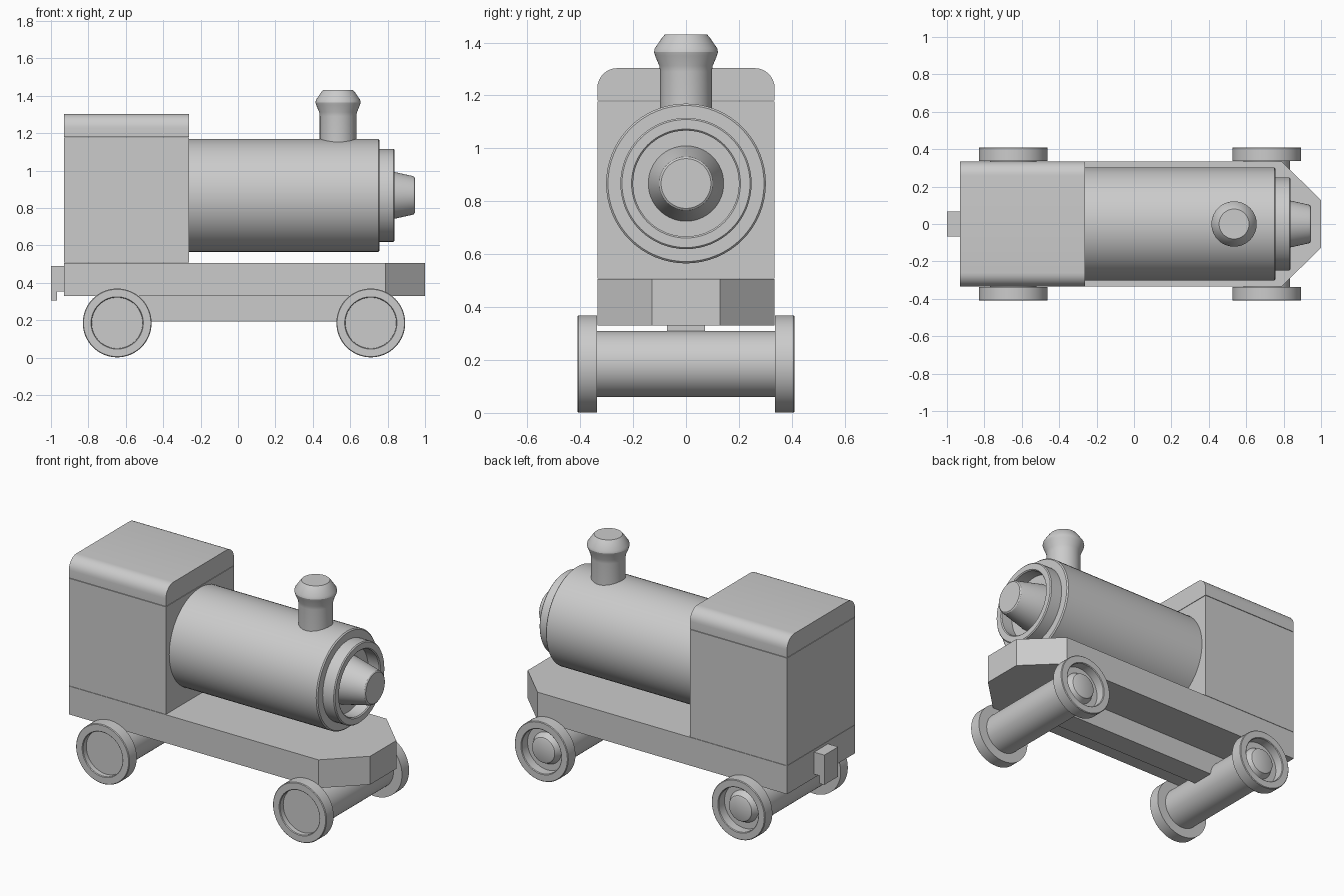
import bpy, bmesh, math
from mathutils import Matrix, Vector

if "Cube" in bpy.data.objects:
    bpy.data.objects.remove(bpy.data.objects["Cube"])

grey = bpy.data.materials.new("plain_grey")
grey.diffuse_color = (0.6, 0.6, 0.6, 1)
grey.use_nodes = True
grey.node_tree.nodes["Principled BSDF"].inputs["Base Color"].default_value = grey.diffuse_color

AXES = {
    "+x": Matrix.Rotation(math.pi / 2, 4, "Y"),
    "+y": Matrix.Rotation(-math.pi / 2, 4, "X"),
    "-y": Matrix.Rotation(math.pi / 2, 4, "X"),
    "+z": Matrix.Identity(4),
}


def finish(name, bm):
    bmesh.ops.recalc_face_normals(bm, faces=bm.faces)
    mesh = bpy.data.meshes.new(name)
    bm.to_mesh(mesh)
    bm.free()
    mesh.materials.append(grey)
    for p in mesh.polygons:
        p.use_smooth = True
    mesh.set_sharp_from_angle(angle=math.radians(28))
    obj = bpy.data.objects.new(name, mesh)
    bpy.context.collection.objects.link(obj)
    return obj


def lathe(name, profile, origin, axis, closed=False, n=64):
    """Spin (radius, distance along axis) points; open profiles get end caps."""
    bm = bmesh.new()
    m = Matrix.Translation(origin) @ AXES[axis]
    rings = [[bm.verts.new(m @ Vector((r * math.cos(math.tau * i / n),
                                       r * math.sin(math.tau * i / n), d)))
              for i in range(n)] for r, d in profile]
    pairs = list(zip(rings, rings[1:]))
    if closed:
        pairs.append((rings[-1], rings[0]))
    else:
        bm.faces.new(rings[0])
        bm.faces.new(rings[-1])
    for a, b in pairs:
        for i in range(n):
            j = (i + 1) % n
            bm.faces.new((a[i], a[j], b[j], b[i]))
    return finish(name, bm)


def prism(name, outline, offset):
    """Extrude a closed outline of 3D points by an offset vector."""
    bm = bmesh.new()
    face = bm.faces.new([bm.verts.new(p) for p in outline])
    ext = bmesh.ops.extrude_face_region(bm, geom=[face], use_keep_orig=True)
    bmesh.ops.translate(bm, vec=offset,
                        verts=[v for v in ext["geom"] if isinstance(v, bmesh.types.BMVert)])
    return finish(name, bm)


def box(name, x0, x1, half_y, z0, z1):
    return prism(name, [(x0, -half_y, z0), (x1, -half_y, z0),
                        (x1, half_y, z0), (x0, half_y, z0)], (0, 0, z1 - z0))


W = 0.335  # half width of the body

# Chassis plate with a chamfered nose, and the beam below it
prism("chassis", [(-0.93, -W, 0.33), (0.788, -W, 0.33), (1, -0.128, 0.33),
                  (1, 0.128, 0.33), (0.788, W, 0.33), (-0.93, W, 0.33)], (0, 0, 0.176))
box("under_beam", -0.646, 0.71, 0.071, 0.192, 0.332)

# Cab and its roof with rounded long edges
box("cab", -0.93, -0.262, W, 0.508, 1.177)
R = 0.075
roof = [(-0.93, -W, 1.18), (-0.93, W, 1.18)]
for cy, start in ((W - R, 0), (R - W, 90)):
    for k in range(9):
        a = math.radians(start + k * 90 / 8)
        roof.append((-0.93, cy + R * math.cos(a), 1.303 - R + R * math.sin(a)))
prism("cab_roof", roof, (0.668, 0, 0))

# Boiler, front ring and tapered nose
C = (0, 0, 0.867)
lathe("boiler", [(0.302, -0.265), (0.302, 0.75), (0.295, 0.757)], C, "+x")
lathe("boiler_ring", [(0.248, 0.75), (0.248, 0.832), (0.242, 0.838),
                      (0.206, 0.838), (0.2, 0.832), (0.2, 0.75)], C, "+x", closed=True)
lathe("boiler_nose", [(0.143, 0.755), (0.104, 0.932), (0.101, 0.94), (0.094, 0.945)], C, "+x")

# Chimney
lathe("chimney", [(0.098, 1.1), (0.098, 1.29), (0.101, 1.312), (0.117, 1.35),
                  (0.121, 1.364), (0.118, 1.378), (0.089, 1.42), (0.08, 1.43)],
      (0.535, 0, 0), "+z")

# Rear coupling hook
prism("rear_coupling", [(-0.925, -0.068, 0.49), (-1, -0.068, 0.49), (-1, -0.068, 0.305),
                        (-0.968, -0.068, 0.305), (-0.968, -0.068, 0.353),
                        (-0.925, -0.068, 0.353)], (0, 0.136, 0))

# Axles and wheels; the far side wheels have a hub in a deeper recess
for end, x in (("rear", -0.646), ("front", 0.71)):
    o = (x, 0, 0.185)
    lathe(end + "_axle", [(0.125, -0.336), (0.125, 0.336)], o, "+y")
    for side, axis, floor in (("near", "-y", 0.375), ("far", "+y", 0.35)):
        lathe(f"{end}_{side}_wheel",
              [(0.184, 0.336), (0.184, 0.406), (0.18, 0.41), (0.14, 0.41),
               (0.136, 0.406), (0.136, floor)], o, axis)
    lathe(f"{end}_far_hub", [(0.1, 0.345), (0.078, 0.388), (0.07, 0.392)], o, "+y")
